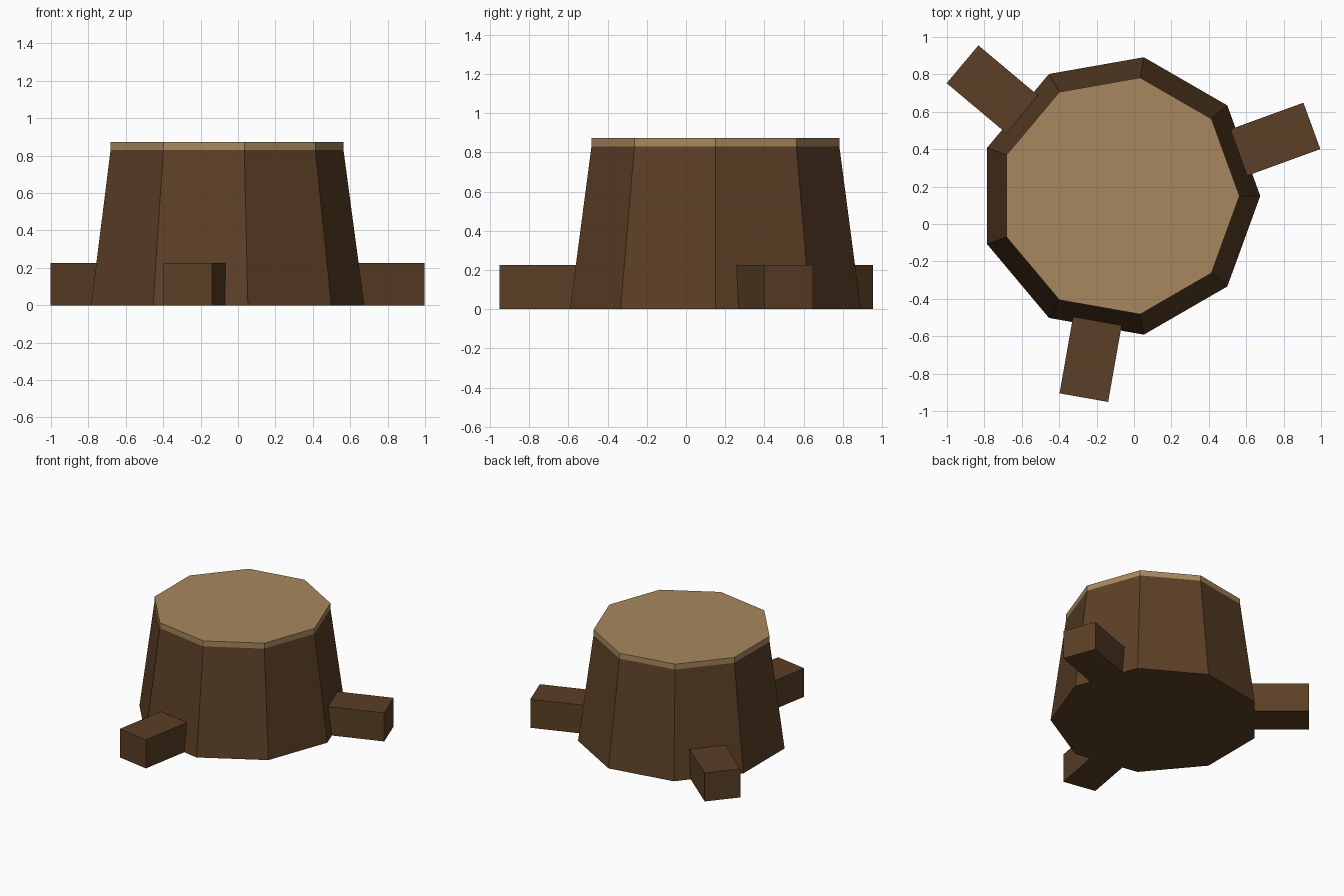
import bpy
from math import cos, sin, radians
from mathutils import Matrix

default = bpy.data.objects.get("Cube")
if default:
    bpy.data.objects.remove(default, do_unlink=True)

CENTRE = (-0.078, 0.15)


def material(name, rgb):
    mat = bpy.data.materials.new(name)
    mat.use_nodes = True
    mat.diffuse_color = (*rgb, 1)
    bsdf = next(n for n in mat.node_tree.nodes if n.type == 'BSDF_PRINCIPLED')
    bsdf.inputs["Base Color"].default_value = (*rgb, 1)
    return mat


bark = material("bark_brown", (0.105, 0.05, 0.019))
cut_wood = material("cut_wood_tan", (0.39, 0.245, 0.112))


def nine_sided(name, r_bottom, r_top, z0, z1, mat):
    """Tapered nine-sided section with one corner pointing to +x."""
    bpy.ops.mesh.primitive_cone_add(vertices=9, radius1=r_bottom, radius2=r_top,
                                    depth=z1 - z0, location=(*CENTRE, (z0 + z1) / 2))
    obj = bpy.context.object
    obj.name = name
    # The primitive's first corner points to +y
    obj.data.transform(Matrix.Rotation(radians(-90), 4, 'Z'))
    obj.data.materials.append(mat)


def root(name, angle, inner=0.5, outer=1.095, width=0.264, height=0.225):
    """Square-cut root growing radially out of a trunk facet."""
    a, mid = radians(angle), (inner + outer) / 2
    bpy.ops.mesh.primitive_cube_add(
        size=1, rotation=(0, 0, a),
        location=(CENTRE[0] + mid * cos(a), CENTRE[1] + mid * sin(a), height / 2))
    obj = bpy.context.object
    obj.name = name
    obj.scale = (outer - inner, width, height)
    obj.data.materials.append(bark)


# Trunk and pale sawn top
nine_sided("trunk", 0.753, 0.642, 0, 0.83, bark)
nine_sided("sawn_top", 0.642, 0.642, 0.83, 0.873, cut_wood)

# Three roots, evenly spread
for name, angle in (("left_root", 20), ("back_right_root", 140), ("front_root", 260)):
    root(name, angle)
